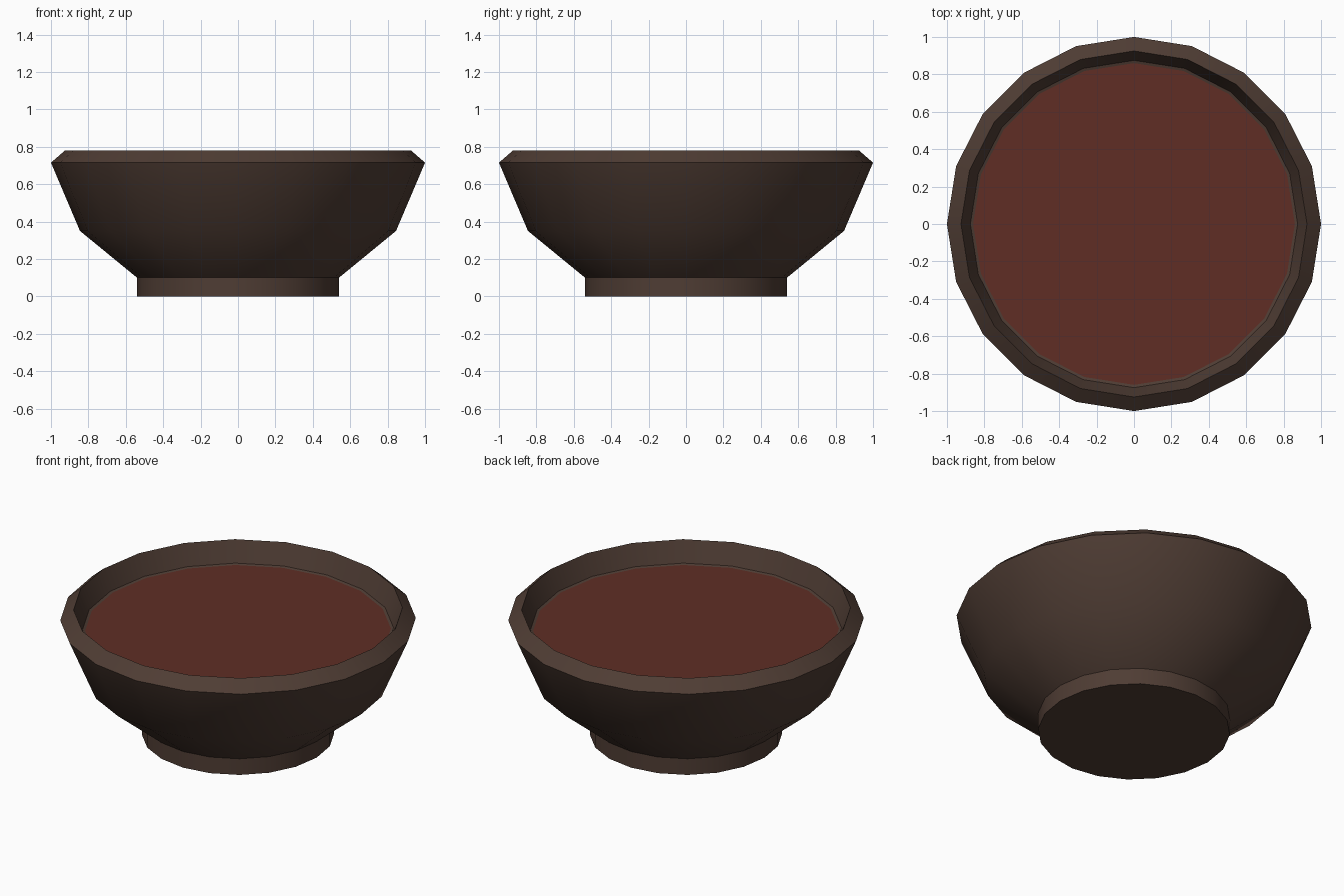
import bpy, bmesh, math

if "Cube" in bpy.data.objects:
    bpy.data.objects.remove(bpy.data.objects["Cube"])

SIDES = 20


def material(name, rgb):
    m = bpy.data.materials.new(name)
    m.diffuse_color = (*rgb, 1)
    m.use_nodes = True
    m.node_tree.nodes["Principled BSDF"].inputs["Base Color"].default_value = m.diffuse_color
    return m


def lathe(name, profile, mat):
    """Turn a (radius, z) profile around z; radius 0 gives a centre point."""
    bm = bmesh.new()
    rings = []
    for r, z in profile:
        if r == 0:
            rings.append([bm.verts.new((0, 0, z))] * SIDES)
        else:
            rings.append([bm.verts.new((r * math.cos(math.tau * i / SIDES),
                                        r * math.sin(math.tau * i / SIDES), z))
                          for i in range(SIDES)])
    for a, b in zip(rings, rings[1:]):
        for i in range(SIDES):
            j = (i + 1) % SIDES
            bm.faces.new(dict.fromkeys((a[i], a[j], b[j], b[i])))
    mesh = bpy.data.meshes.new(name)
    bm.to_mesh(mesh)
    bm.free()
    mesh.materials.append(mat)
    obj = bpy.data.objects.new(name, mesh)
    bpy.context.collection.objects.link(obj)
    bpy.context.view_layer.objects.active = obj
    bpy.ops.object.select_all(action='DESELECT')
    obj.select_set(True)
    bpy.ops.object.shade_smooth_by_angle(angle=math.radians(30))
    return obj


brown = material("dark_brown", (0.078, 0.046, 0.034))
red = material("soup_red", (0.115, 0.027, 0.018))

# Bowl: foot, flared wall, bevelled rim, inner wall and a narrow ledge
lathe("bowl", [(0, 0), (0.54, 0), (0.54, 0.10), (0.845, 0.35), (1.0, 0.715),
               (0.925, 0.78), (0.875, 0.655), (0.86, 0.65)], brown)

# Soup: flat surface filling the bowl
lathe("soup", [(0.86, 0.65), (0, 0.65)], red)
